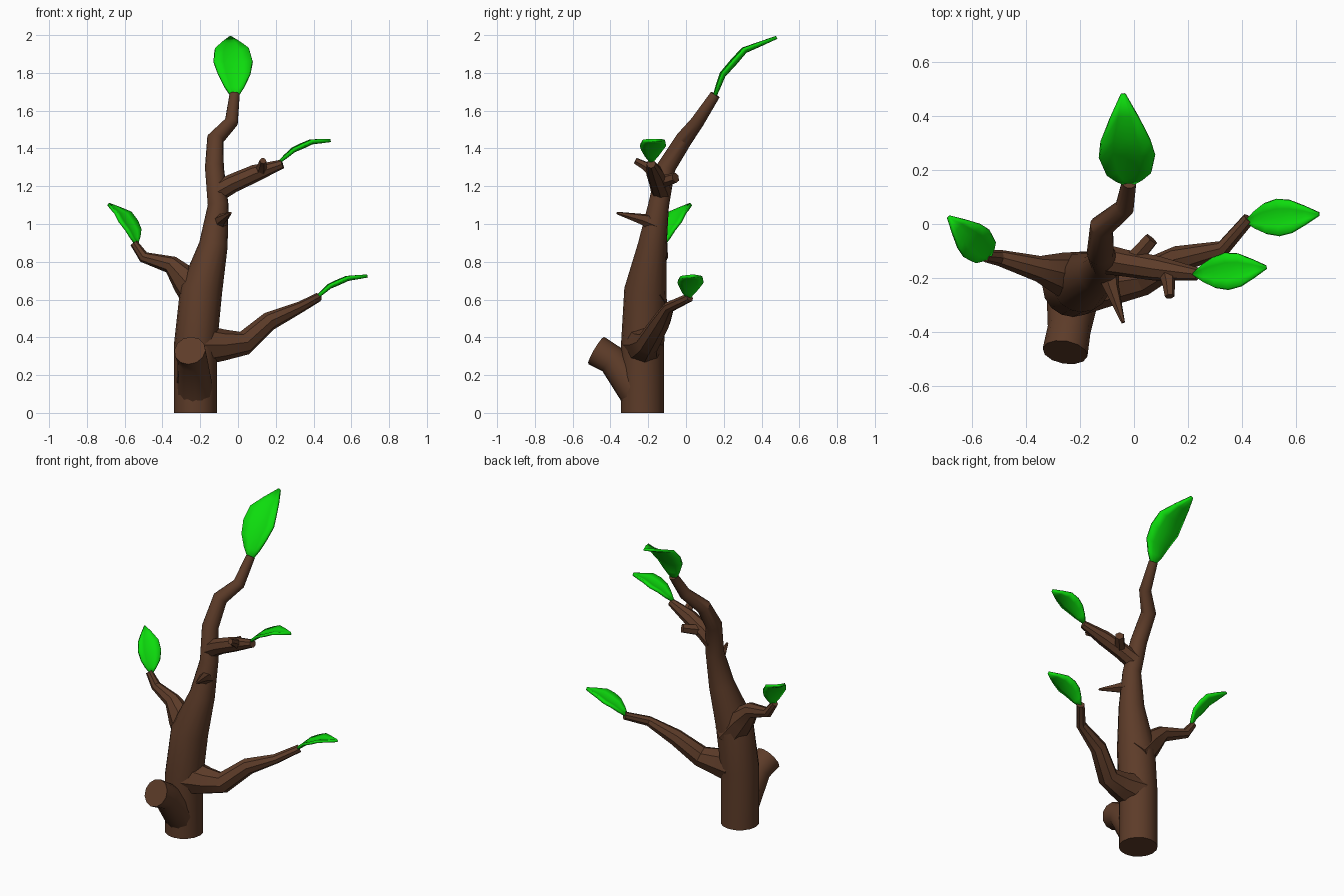
import bpy, bmesh, math
from mathutils import Vector

if "Cube" in bpy.data.objects:
    bpy.data.objects.remove(bpy.data.objects["Cube"])


def material(name, rgb):
    m = bpy.data.materials.new(name)
    m.diffuse_color = (*rgb, 1)
    m.use_nodes = True
    m.node_tree.nodes["Principled BSDF"].inputs["Base Color"].default_value = m.diffuse_color
    return m


bark = material("bark", (0.11, 0.045, 0.022))
green = material("leaf_green", (0.004, 0.72, 0.004))


def finish(name, bm, mat, angle):
    bmesh.ops.recalc_face_normals(bm, faces=bm.faces)
    me = bpy.data.meshes.new(name)
    bm.to_mesh(me)
    bm.free()
    me.materials.append(mat)
    ob = bpy.data.objects.new(name, me)
    bpy.context.collection.objects.link(ob)
    bpy.ops.object.select_all(action='DESELECT')
    ob.select_set(True)
    bpy.context.view_layer.objects.active = ob
    bpy.ops.object.shade_smooth_by_angle(angle=math.radians(angle))
    return ob


def limb(name, pts, sides=8):
    """Tapered tube through (x, y, z, radius) points with flat ends."""
    bm = bmesh.new()
    P = [Vector(p[:3]) for p in pts]
    segs = [(b - a).normalized() for a, b in zip(P, P[1:])]
    prev, u = None, segs[0].orthogonal().normalized()
    for i, p in enumerate(P):
        a, b = segs[max(i - 1, 0)], segs[min(i, len(segs) - 1)]
        t = (a + b).normalized()
        u = (u - t * u.dot(t)).normalized()
        v = t.cross(u)
        ring = []
        for k in range(sides):
            w = 2 * math.pi * k / sides
            ring.append(bm.verts.new(p + pts[i][3] * (u * math.cos(w) + v * math.sin(w))))
        if prev:
            for k in range(sides):
                n = (k + 1) % sides
                bm.faces.new((prev[k], prev[n], ring[n], ring[k]))
        else:
            bm.faces.new(ring[::-1])
        prev = ring
    bm.faces.new(prev)
    return finish(name, bm, bark, 32)


def leaf(name, path, side, width, thick=0.016):
    """Slightly cupped blade swept along four path points."""
    bm = bmesh.new()
    side = Vector(side).normalized()
    P = [Vector(p) for p in path]
    outline = (0.07, 0.5, 0.82, 1.0, 0.88, 0.5, 0.06)
    rows = []
    for i, w in enumerate(outline):
        f = i / (len(outline) - 1) * (len(P) - 1)
        j = min(int(f), len(P) - 2)
        c = P[j].lerp(P[j + 1], f - j)
        t = (P[min(j + 2, len(P) - 1)] - P[max(j - 1, 0)]).normalized()
        n = side.cross(t).normalized()
        n = n if n.z > 0 else -n
        rows.append([bm.verts.new(c + side * s * w * width / 2 + n * 0.1 * width * w * (s * s - 0.5))
                     for s in (-1, -0.5, 0, 0.5, 1)])
    for a, b in zip(rows, rows[1:]):
        for k in range(4):
            bm.faces.new((a[k], a[k + 1], b[k + 1], b[k]))
    ob = finish(name, bm, green, 40)
    mod = ob.modifiers.new("thickness", 'SOLIDIFY')
    mod.thickness = thick
    mod.offset = 0
    return ob


# Trunk, bending back at the top
limb("trunk", [(-.225, -.23, 0, .114), (-.225, -.23, .36, .114), (-.195, -.215, .65, .112),
               (-.13, -.178, .89, .076), (-.105, -.145, 1.1, .055), (-.125, -.105, 1.3, .05),
               (-.12, -.01, 1.45, .045), (-.035, .06, 1.54, .036), (-.018, .155, 1.685, .027)], 16)

# Sawn stub at the front
limb("cut_stub", [(-.225, -.25, .1, .1), (-.24, -.39, .28, .08), (-.255, -.475, .33, .084)], 12)

# Main branches
limb("left_branch", [(-.18, -.2, .58, .1), (-.275, -.185, .7, .08), (-.355, -.165, .785, .048),
                     (-.5, -.125, .825, .03), (-.552, -.12, .9, .021)])
limb("lower_right_branch", [(-.19, -.225, .36, .11), (-.07, -.215, .36, .082), (.035, -.2, .37, .064),
                            (.165, -.13, .485, .05), (.33, -.09, .56, .03), (.425, .02, .612, .024)])
limb("upper_right_branch", [(-.11, -.13, 1.17, .055), (-.03, -.145, 1.215, .05),
                            (.09, -.165, 1.268, .046), (.235, -.185, 1.318, .024)])

# Small twigs and a thorn
limb("back_twig", [(-.01, -.14, 1.22, .035), (.065, -.055, 1.245, .028)], 6)
limb("front_twig", [(.12, -.17, 1.275, .035), (.128, -.22, 1.31, .024), (.132, -.268, 1.335, .018)], 6)
limb("thorn", [(-.1, -.16, 1.0, .05), (-.085, -.23, 1.025, .03), (-.04, -.365, 1.058, .007)], 6)

# Leaves at the branch tips
leaf("top_leaf", [(-.018, .145, 1.66), (-.02, .195, 1.79), (-.032, .31, 1.92), (-.04, .48, 1.988)],
     (1, .05, 0), .205)
leaf("upper_right_leaf", [(.22, -.185, 1.33), (.295, -.18, 1.392), (.39, -.17, 1.435), (.49, -.16, 1.442)],
     (-.1, 1, 0), .135)
leaf("lower_right_leaf", [(.415, .01, .61), (.485, .02, .67), (.58, .028, .712), (.685, .037, .725)],
     (-.08, 1, 0), .135)
leaf("left_leaf", [(-.535, -.12, .89), (-.555, -.1, .965), (-.61, -.045, 1.055), (-.685, .025, 1.105)],
     (.7, .72, 0), .135)
